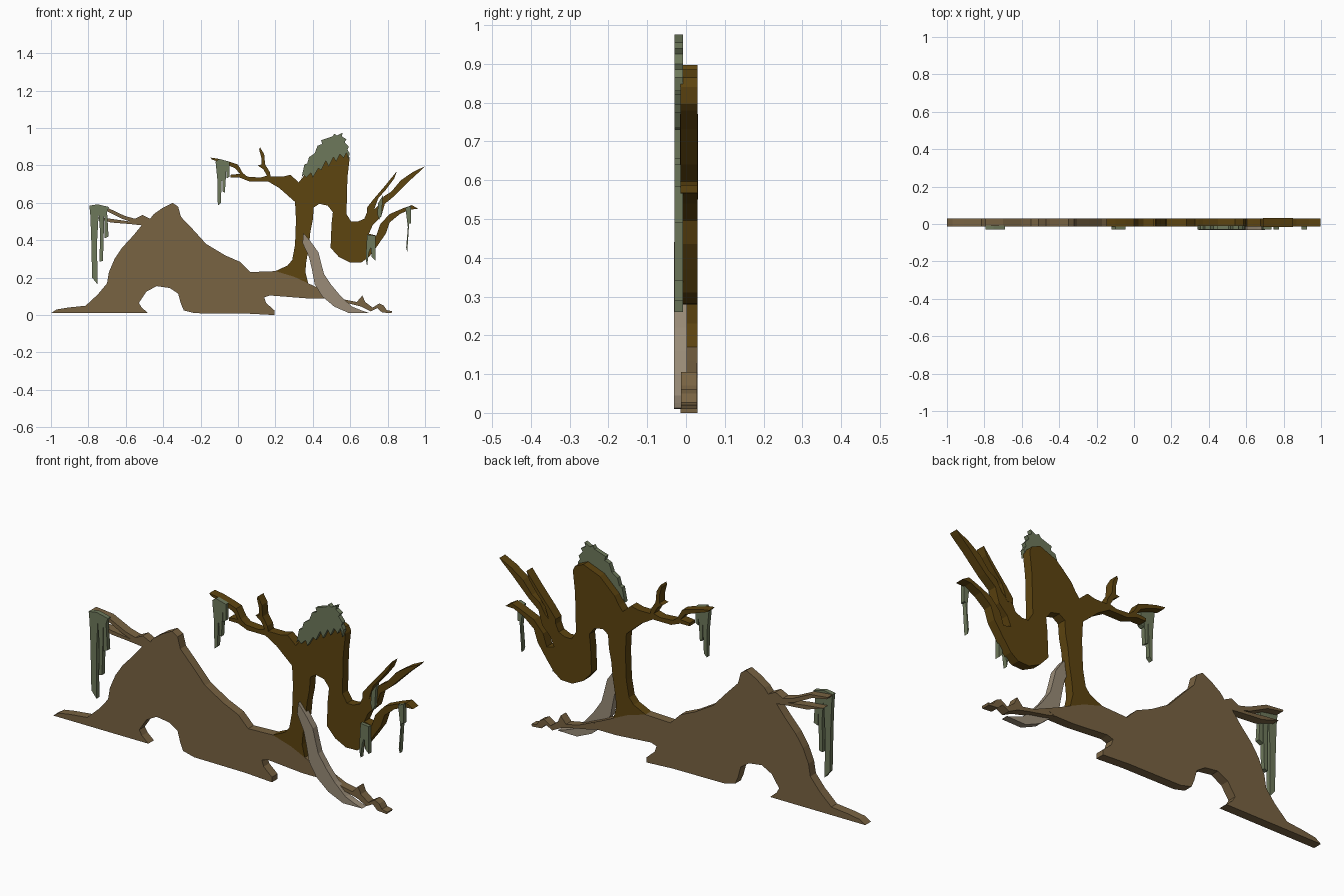
import bpy, bmesh


def material(name, rgb):
    m = bpy.data.materials.new(name)
    m.diffuse_color = (*rgb, 1)
    return m


BARK = material("bark", (0.11, 0.058, 0.005))
EARTH = material("earth", (0.19, 0.125, 0.055))
MOSS = material("moss", (0.155, 0.19, 0.105))
PALE = material("pale_wood", (0.32, 0.26, 0.185))


def cutout(name, outline, mat, y0=-0.014, y1=0.03):
    """Flat board: an x-z outline extruded from y0 to y1."""
    bm = bmesh.new()
    face = bm.faces.new([bm.verts.new((x, y0, z)) for x, z in outline])
    ext = bmesh.ops.extrude_face_region(bm, geom=[face], use_keep_orig=True)
    for v in ext["geom"]:
        if isinstance(v, bmesh.types.BMVert):
            v.co.y = y1
    bmesh.ops.recalc_face_normals(bm, faces=bm.faces)
    me = bpy.data.meshes.new(name)
    bm.to_mesh(me)
    bm.free()
    me.materials.append(mat)
    ob = bpy.data.objects.new(name, me)
    bpy.context.collection.objects.link(ob)
    return ob


def moss(name, outline):
    return cutout(name, outline, MOSS, -0.03, -0.008)


# Mound with arched hollow and ledge
cutout("mound", [
    (-1, .01), (-.97, .03), (-.91, .04), (-.815, .05), (-.75, .11), (-.7, .17),
    (-.69, .23), (-.66, .3), (-.62, .36), (-.56, .425), (-.515, .48), (-.47, .515),
    (-.45, .54), (-.4, .575), (-.35, .6), (-.32, .58), (-.305, .525), (-.24, .457),
    (-.17, .38), (-.07, .32), (.01, .285), (.065, .23), (.2, .235), (.3, .205),
    (.375, .17), (.45, .135), (.5, .105), (.46, .09), (.36, .09), (.17, .105), (.14, .095),
    (.15, .065), (.195, .025), (.195, 0), (.05, .008), (-.23, .01), (-.29, .025),
    (-.305, .06), (-.32, .115), (-.365, .145), (-.435, .155), (-.49, .125),
    (-.53, .065), (-.515, .04), (-.48, .01)], EARTH)

# Forked twig on the left of the mound
cutout("mound_twig", [
    (-.47, .515), (-.51, .535), (-.55, .515), (-.605, .53), (-.7, .575), (-.795, .585),
    (-.79, .575), (-.71, .56), (-.62, .515), (-.575, .5), (-.68, .515), (-.77, .525),
    (-.68, .495), (-.58, .487), (-.515, .48)], EARTH)

# Crooked root trailing right
cutout("trailing_root", [
    (.45, .135), (.57, .083), (.635, .07), (.665, .105), (.68, .07), (.72, .04),
    (.755, .062), (.78, .05), (.795, .027), (.825, .02), (.82, .01), (.77, .014),
    (.745, .038), (.71, .02), (.66, .045), (.6, .06), (.5, .08), (.46, .09)],
    EARTH, -0.013, 0.029)

# Trunk, crown and hanging right lobe
cutout("trunk", [
    (.2, .235), (.265, .265), (.29, .295), (.305, .375), (.31, .51), (.305, .605),
    (.22, .68), (.24, .74), (.28, .75), (.325, .71), (.345, .735), (.37, .775),
    (.45, .85), (.54, .885), (.585, .865), (.597, .84), (.585, .735), (.58, .54),
    (.605, .5), (.64, .5), (.675, .515), (.69, .55), (.725, .56), (.75, .585),
    (.785, .595), (.765, .525), (.72, .48), (.7, .435), (.74, .425), (.79, .435),
    (.745, .37), (.7, .31), (.66, .282), (.6, .28), (.54, .31), (.495, .36),
    (.5, .485), (.507, .55), (.48, .585), (.435, .595), (.405, .575), (.4, .51),
    (.387, .445), (.38, .375), (.365, .285), (.36, .23), (.375, .17), (.3, .205)], BARK)

# Left branch with twigs
cutout("left_branch", [
    (.22, .68), (.16, .715), (.06, .715), (.01, .735), (-.04, .735), (-.04, .75),
    (.01, .755), (-.015, .785), (-.05, .8), (-.14, .832), (-.147, .842), (-.1, .835),
    (-.045, .82), (0, .805), (.025, .76), (.05, .74), (.12, .735), (.155, .745),
    (.135, .78), (.105, .8), (.125, .805), (.125, .84), (.113, .885), (.118, .897),
    (.14, .86), (.145, .805), (.17, .765), (.175, .74), (.24, .74)], BARK)

# Three curling branches on the right lobe
cutout("upper_inner_branch", [
    (.69, .55), (.69, .575), (.725, .62), (.785, .69), (.85, .77), (.835, .73),
    (.79, .67), (.75, .625), (.735, .585), (.725, .55)], BARK, -0.015, 0.031)
cutout("upper_outer_branch", [
    (.75, .585), (.78, .635), (.82, .66), (.87, .72), (.935, .765), (.998, .795),
    (.985, .78), (.93, .73), (.88, .68), (.84, .64), (.785, .595)], BARK)
cutout("lower_branch", [
    (.74, .425), (.76, .485), (.81, .54), (.88, .57), (.93, .588), (.965, .567),
    (.92, .565), (.865, .54), (.81, .495), (.79, .435)], BARK)

# Pale buttress root in front
cutout("pale_root", [
    (.35, .44), (.395, .385), (.43, .335), (.445, .275), (.46, .22), (.5, .16),
    (.55, .1), (.61, .045), (.66, .025), (.7, .012), (.595, .01), (.515, .045),
    (.45, .1), (.41, .165), (.395, .245), (.38, .31), (.345, .385)], PALE, -0.031, 0.002)

# Shaggy moss cap on the crown
moss("crown_moss", [
    (.34, .735), (.355, .805), (.37, .81), (.38, .845), (.41, .865), (.425, .905),
    (.45, .915), (.445, .935), (.505, .955), (.515, .97), (.53, .96), (.56, .975),
    (.555, .955), (.58, .94), (.57, .925), (.592, .9), (.585, .885), (.597, .865),
    (.59, .83), (.58, .87), (.565, .84), (.545, .86), (.525, .82), (.51, .845),
    (.485, .795), (.47, .825), (.445, .775), (.43, .785), (.4, .735), (.39, .76),
    (.365, .735), (.35, .75)])

# Hanging moss clumps
moss("mound_twig_moss", [
    (-.795, .585), (-.75, .592), (-.69, .578), (-.7, .55), (-.692, .42), (-.715, .41),
    (-.715, .53), (-.722, .29), (-.74, .285), (-.738, .45), (-.745, .54), (-.753, .4),
    (-.752, .165), (-.78, .2), (-.785, .42), (-.79, .54)])
moss("left_branch_moss", [
    (-.12, .82), (-.1, .835), (-.045, .82), (-.045, .74), (-.06, .73), (-.062, .78),
    (-.07, .655), (-.083, .66), (-.085, .76), (-.092, .6), (-.108, .585), (-.11, .72)])
moss("lobe_moss", [
    (.69, .43), (.735, .425), (.735, .29), (.715, .31), (.71, .36), (.7, .335),
    (.69, .26), (.683, .3)])
moss("upper_branch_moss", [
    (.75, .6), (.775, .64), (.77, .57), (.768, .535), (.755, .51), (.745, .54)])
moss("lower_branch_moss", [
    (.895, .575), (.925, .585), (.925, .49), (.915, .49), (.905, .34), (.899, .36),
    (.908, .47)])
